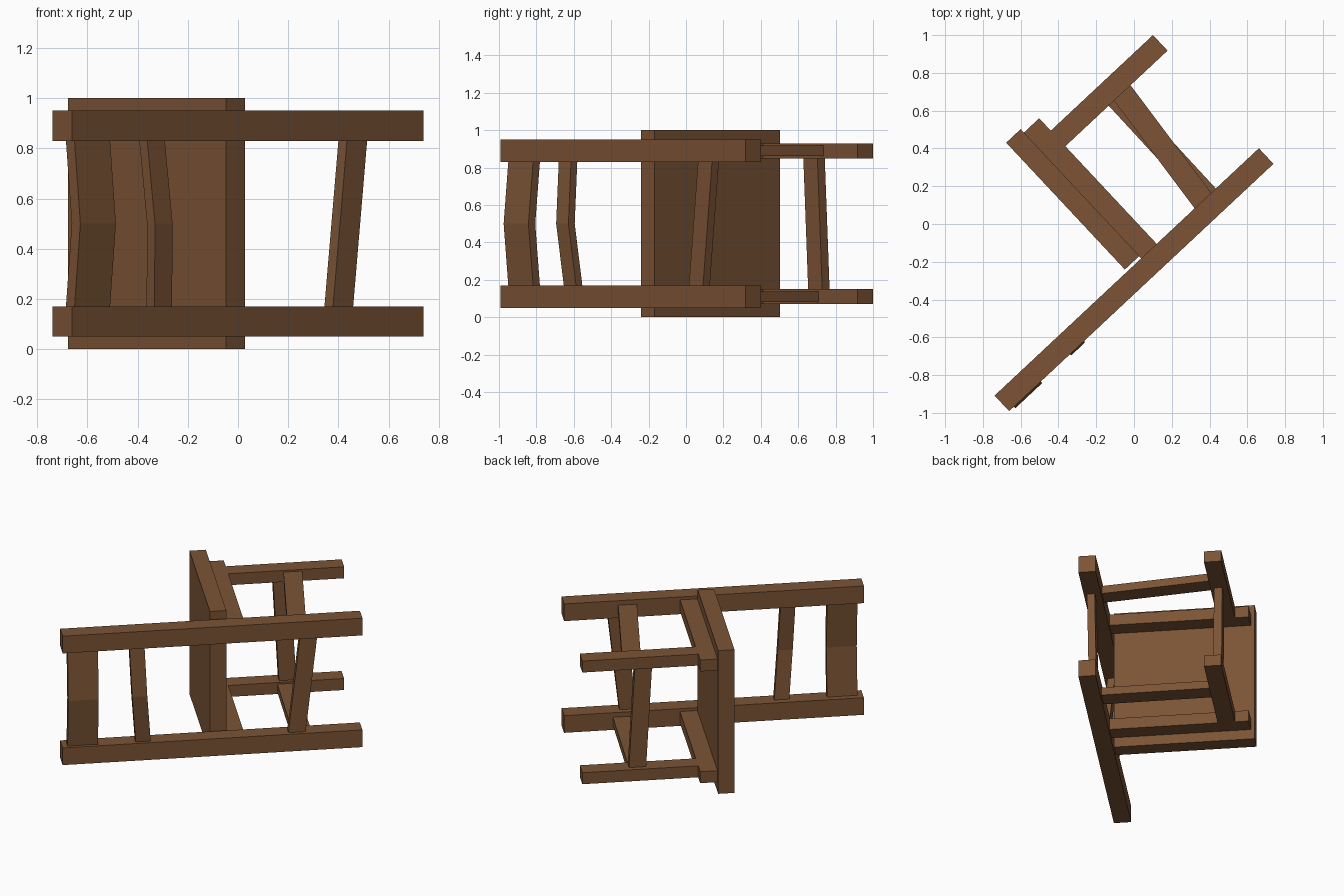
import bpy, bmesh, math
from mathutils import Vector

if "Cube" in bpy.data.objects:
    bpy.data.objects.remove(bpy.data.objects["Cube"])

# The chair lies on its side. Local axes: s = towards the feet, v = forward, z = across the chair.
S = Vector((0.730, 0.683, 0))
V = Vector((-0.683, 0.730, 0))
Z = Vector((0, 0, 1))

wood = bpy.data.materials.new("brown wood")
wood.diffuse_color = (0.20, 0.088, 0.036, 1)
wood.use_nodes = True
wood.node_tree.nodes["Principled BSDF"].inputs["Base Color"].default_value = wood.diffuse_color


def point(s, v, z):
    return S * s + V * v + Z * z


def sweep(name, centres, a, b):
    """Rectangular bar through the centres; a and b are half-size (s, v, z) vectors."""
    bm = bmesh.new()
    rings = []
    for c in centres:
        ring = []
        for i, j in ((-1, -1), (1, -1), (1, 1), (-1, 1)):
            ring.append(bm.verts.new(point(*[c[k] + i * a[k] + j * b[k] for k in range(3)])))
        rings.append(ring)
    for r, q in zip(rings, rings[1:]):
        for k in range(4):
            bm.faces.new((r[k], r[(k + 1) % 4], q[(k + 1) % 4], q[k]))
    bm.faces.new(rings[0])
    bm.faces.new(rings[-1])
    bmesh.ops.recalc_face_normals(bm, faces=bm.faces)
    mesh = bpy.data.meshes.new(name)
    bm.to_mesh(mesh)
    bm.free()
    mesh.materials.append(wood)
    obj = bpy.data.objects.new(name, mesh)
    bpy.context.collection.objects.link(obj)
    return obj


def box(name, s, v, z):
    cv, cz = sum(v) / 2, sum(z) / 2
    return sweep(name, [(s[0], cv, cz), (s[1], cv, cz)],
                 (0, (v[1] - v[0]) / 2, 0), (0, 0, (z[1] - z[0]) / 2))


# Seat board
box("seat", (-0.20, -0.095), (-0.143, 0.777), (0.0, 1.0))

# Back posts, front legs and rails under the seat, one set per side
for side, zc in (("lower", 0.11), ("upper", 0.89)):
    box(side + "_back_post", (-1.16, 0.757), (-0.272, -0.159), (zc - 0.06, zc + 0.06))
    box(side + "_front_leg", (0.0, 0.757), (0.549, 0.662), (zc - 0.04, zc + 0.04))
    box(side + "_seat_rail", (-0.097, 0.016), (-0.165, 0.752), (zc - 0.04, zc + 0.04))

# Side stretchers, each a little crooked
for side, zc, s_back, s_front in (("lower", 0.11, 0.385, 0.39), ("upper", 0.89, 0.35, 0.43)):
    sweep(side + "_side_stretcher", [(s_back, -0.17, zc), (s_front, 0.56, zc)],
          (0.06, 0, 0), (0, 0, 0.028))

# Cross stretchers between the legs
sweep("back_cross_stretcher", [(0.34, -0.222, 0.15), (0.418, -0.225, 0.85)],
      (0.055, 0, 0), (0, 0.025, 0))
sweep("front_cross_stretcher", [(0.40, 0.60, 0.13), (0.36, 0.60, 0.87)],
      (0.055, 0, 0), (0, 0.027, 0))

# Back slats, bowed backwards at the middle
sweep("top_back_slat", [(-1.028, -0.222, 0.15), (-1.028, -0.258, 0.5), (-1.028, -0.222, 0.85)],
      (0.097, 0, 0), (0, 0.025, 0))
sweep("lower_back_slat", [(-0.64, -0.225, 0.15), (-0.668, -0.258, 0.5), (-0.682, -0.225, 0.85)],
      (0.048, 0, 0), (0, 0.023, 0))
